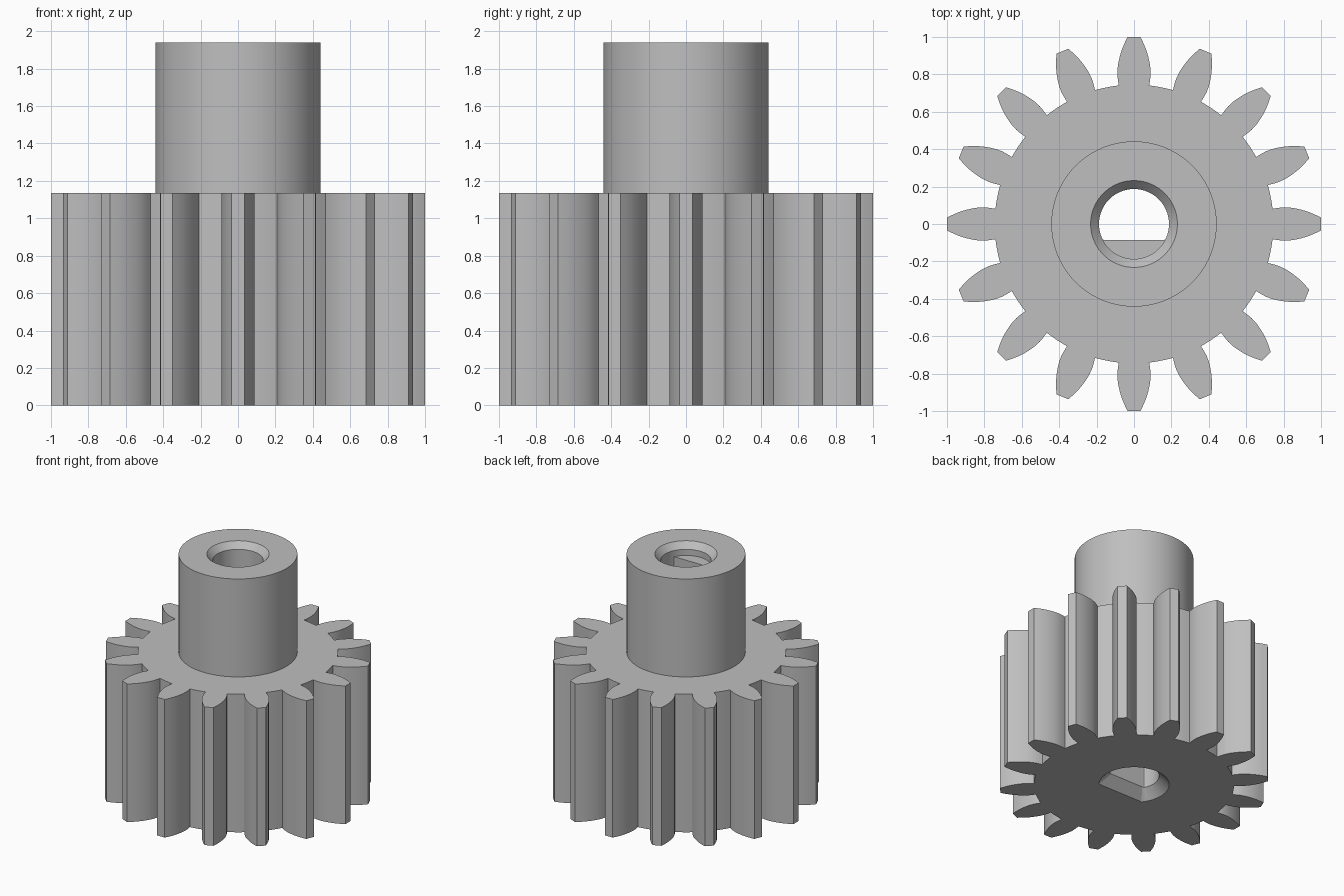
import bpy, bmesh
from math import sin, cos, tau, radians, atan2, hypot

if "Cube" in bpy.data.objects:
    bpy.data.objects.remove(bpy.data.objects["Cube"], do_unlink=True)

TEETH, SEGMENTS = 16, 96
GEAR_TOP, HUB_TOP, LEDGE = 1.135, 1.94, 1.84
ROOT, HUB, BORE, FLAT = 0.745, 0.442, 0.187, 0.085

# Half tooth flank: (distance from the axis, half width), root to tip
FLANK = [(0.741, 0.081), (0.77, 0.086), (0.8, 0.089), (0.83, 0.088), (0.86, 0.084),
         (0.9, 0.075), (0.935, 0.064), (0.97, 0.049), (1.0, 0.034)]

steel = bpy.data.materials.new("steel grey")
steel.use_nodes = True
GREY = (0.52, 0.52, 0.52, 1)
steel.diffuse_color = GREY
steel.node_tree.nodes["Principled BSDF"].inputs["Base Color"].default_value = GREY

bm = bmesh.new()


def ring(points, z):
    return [bm.verts.new((x, y, z)) for x, y in points]


def circle(radius, flat=None):
    """Circle, optionally cut by a flat on its front side."""
    pts = [(radius * cos(tau * i / SEGMENTS), radius * sin(tau * i / SEGMENTS))
           for i in range(SEGMENTS)]
    return [(x, max(y, -flat)) for x, y in pts] if flat else pts


def gear_outline():
    pts = []
    half_root = atan2(FLANK[0][1], FLANK[0][0])
    for t in range(TEETH):
        a = tau * t / TEETH
        for r, w in [(r, -w) for r, w in FLANK] + FLANK[::-1]:
            pts.append((r * cos(a) - w * sin(a), r * sin(a) + w * cos(a)))
        # Rounded root land between two teeth
        gap = tau / TEETH - 2 * half_root
        for k in (1, 2, 3):
            b = a + half_root + gap * k / 4
            pts.append((ROOT * cos(b), ROOT * sin(b)))
    return pts


def loft(*rings):
    for lower, upper in zip(rings, rings[1:]):
        n = len(lower)
        for i in range(n):
            j = (i + 1) % n
            bm.faces.new((lower[i], lower[j], upper[j], upper[i]))


def fill_between(outer, inner):
    edges = [bm.edges.get((r[i - 1], r[i])) for r in (outer, inner) for i in range(len(r))]
    bmesh.ops.triangle_fill(bm, edges=edges, use_beauty=True, use_dissolve=False)


# Toothed wall
outline = gear_outline()
gear_low, gear_high = ring(outline, 0), ring(outline, GEAR_TOP)
loft(gear_low, gear_high)

# Hub wall and its top face, chamfered bore, ledge and D-shaped shaft hole
hub_low, hub_high = ring(circle(HUB), GEAR_TOP), ring(circle(HUB), HUB_TOP)
bore_low = ring(circle(BORE + 0.075, FLAT + 0.075), 0)
loft(hub_low, hub_high,
     ring(circle(0.232), HUB_TOP),
     ring(circle(BORE), HUB_TOP - 0.05),
     ring(circle(BORE), LEDGE),
     ring(circle(BORE, FLAT), LEDGE),
     ring(circle(BORE, FLAT), 0.075),
     bore_low)

# Flat end faces of the gear
fill_between(gear_high, hub_low)
fill_between(gear_low, bore_low)

bmesh.ops.remove_doubles(bm, verts=bm.verts, dist=0.00001)
bmesh.ops.recalc_face_normals(bm, faces=bm.faces)
mesh = bpy.data.meshes.new("pinion_gear")
bm.to_mesh(mesh)
bm.free()
mesh.materials.append(steel)

gear = bpy.data.objects.new("pinion_gear", mesh)
bpy.context.collection.objects.link(gear)
bpy.ops.object.select_all(action='DESELECT')
gear.select_set(True)
bpy.context.view_layer.objects.active = gear
bpy.ops.object.shade_smooth_by_angle(angle=radians(25))
